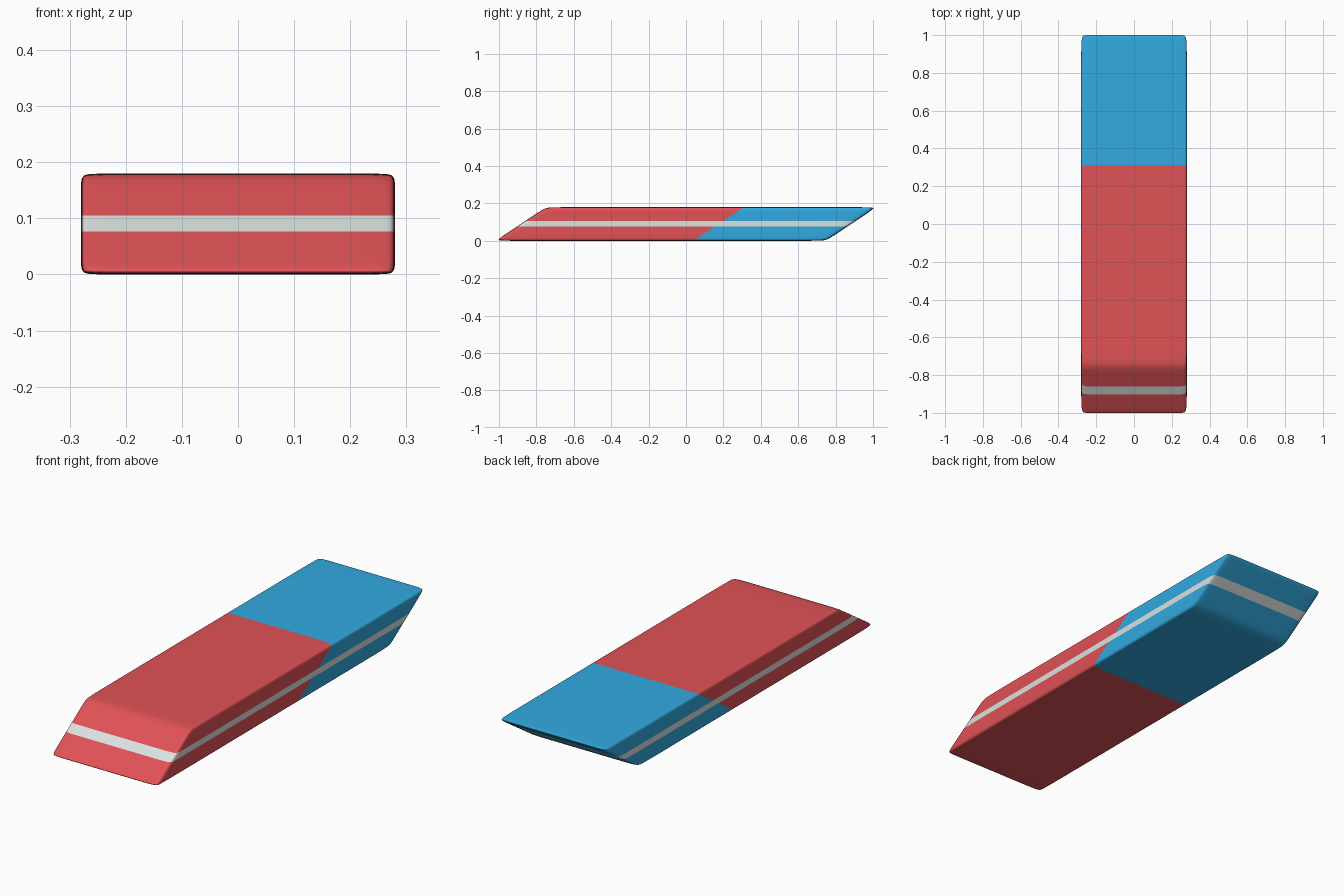
import bpy, bmesh
from mathutils import Matrix

if "Cube" in bpy.data.objects:
    bpy.data.objects.remove(bpy.data.objects["Cube"])

HALF_W, HALF_L, HEIGHT = 0.28, 0.883, 0.18
SHEAR = 1.5                      # y shift per unit of z
SPLIT_Y = 0.175                  # colour border, before shearing
STRIPE = (0.077, 0.105)          # stripe heights


def material(name, rgb):
    m = bpy.data.materials.new(name)
    m.diffuse_color = (*rgb, 1)
    m.use_nodes = True
    m.node_tree.nodes["Principled BSDF"].inputs["Base Color"].default_value = m.diffuse_color
    return m


def cut(bm, axis, pos):
    co, no = [0, 0, 0], [0, 0, 0]
    co[axis], no[axis] = pos, 1
    geom = bm.verts[:] + bm.edges[:] + bm.faces[:]
    bmesh.ops.bisect_plane(bm, geom=geom, dist=1e-6, plane_co=co, plane_no=no)


# Box cage with support loops near every edge
bm = bmesh.new()
bmesh.ops.create_cube(bm, size=1)
bmesh.ops.scale(bm, vec=(2 * HALF_W, 2 * HALF_L, HEIGHT), verts=bm.verts)
bmesh.ops.translate(bm, vec=(0, 0, HEIGHT / 2), verts=bm.verts)
for s in (-1, 1):
    cut(bm, 0, s * (HALF_W - 0.03))
    cut(bm, 1, s * (HALF_L - 0.07))
    cut(bm, 2, HEIGHT / 2 + s * (HEIGHT / 2 - 0.025))
mesh = bpy.data.meshes.new("eraser")
bm.to_mesh(mesh)
bm.free()
eraser = bpy.data.objects.new("eraser", mesh)
bpy.context.collection.objects.link(eraser)

# Soft rounding, baked so the colour borders can be cut cleanly
sub = eraser.modifiers.new("rounding", 'SUBSURF')
sub.levels = sub.render_levels = 4
deps = bpy.context.evaluated_depsgraph_get()
smooth = bpy.data.meshes.new_from_object(eraser.evaluated_get(deps))
eraser.modifiers.clear()

# Colours: red end, blue end, stripe around all the sides
bm = bmesh.new()
bm.from_mesh(smooth)
cut(bm, 1, SPLIT_Y)
for z in STRIPE:
    cut(bm, 2, z)
for f in bm.faces:
    c = f.calc_center_median()
    f.smooth = True
    if STRIPE[0] < c.z < STRIPE[1]:
        f.material_index = 2
    else:
        f.material_index = 1 if c.y > SPLIT_Y else 0

# Slant the whole block
slant = Matrix.Identity(4)
slant[1][2] = SHEAR
slant[1][3] = -SHEAR * HEIGHT / 2
bm.transform(slant)
bm.to_mesh(smooth)
bm.free()
eraser.data = smooth
smooth.materials.clear()
for name, rgb in (("red rubber", (0.745, 0.084, 0.093)),
                  ("blue rubber", (0.032, 0.402, 0.753)),
                  ("pale grey stripe", (0.70, 0.76, 0.745))):
    smooth.materials.append(material(name, rgb))
# clearing slots may reset indices, so assign them again by the same rule
for p in smooth.polygons:
    c = p.center
    y = c.y - SHEAR * (c.z - HEIGHT / 2)
    p.material_index = 2 if STRIPE[0] < c.z < STRIPE[1] else int(y > SPLIT_Y)
    p.use_smooth = True
